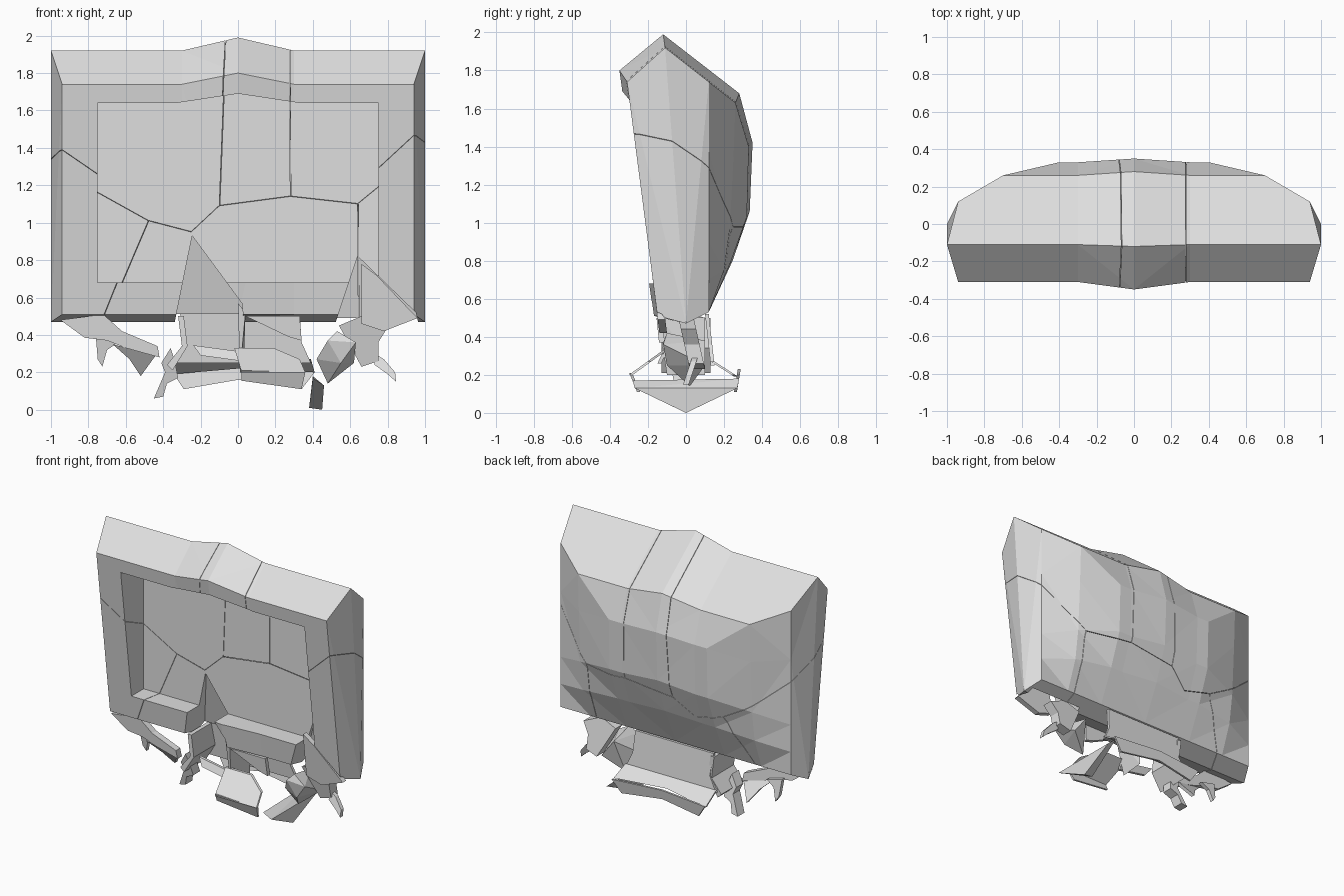
import bpy, bmesh

if "Cube" in bpy.data.objects:
    bpy.data.objects.remove(bpy.data.objects["Cube"])

grey = bpy.data.materials.new("weathered grey")
grey.diffuse_color = (0.74, 0.74, 0.74, 1)
grey.use_nodes = True
grey.node_tree.nodes["Principled BSDF"].inputs["Base Color"].default_value = grey.diffuse_color


def make(name, bm):
    bmesh.ops.recalc_face_normals(bm, faces=bm.faces[:])
    me = bpy.data.meshes.new(name)
    bm.to_mesh(me)
    bm.free()
    ob = bpy.data.objects.new(name, me)
    me.materials.append(grey)
    bpy.context.collection.objects.link(ob)
    return ob


def shard(name, outline, top, bottom, thick=0.03, shear=0):
    """Broken plate: x,z outline on a plane leaning from (z,y) top to (z,y) bottom."""
    bm = bmesh.new()
    slope = (top[1] - bottom[1]) / (top[0] - bottom[0])
    rings = []
    for dy in (-thick / 2, thick / 2):
        rings.append([bm.verts.new((x, bottom[1] + slope * (z - bottom[0]) + dy, z + shear * dy))
                      for x, z in outline])
    bm.faces.new(rings[0])
    bm.faces.new(rings[1][::-1])
    n = len(outline)
    for i in range(n):
        j = (i + 1) % n
        bm.faces.new((rings[0][i], rings[0][j], rings[1][j], rings[1][i]))
    return make(name, bm)


def chunk(name, points):
    """Solid broken lump from a few corner points."""
    bm = bmesh.new()
    for p in points:
        bm.verts.new(p)
    bmesh.ops.convex_hull(bm, input=bm.verts[:])
    loose = [v for v in bm.verts if not v.link_faces]
    bmesh.ops.delete(bm, geom=loose, context='VERTS')
    return make(name, bm)


# Casing: half-profiles (y, z) running front top, ridge, back, bottom, front bottom
centre = [(-.35, 1.80), (-.12, 1.99), (.28, 1.68), (.35, 1.42), (.335, 1.06),
          (.245, .80), (.12, .53), (0, .47), (-.17, .51)]
inner = [(-.31, 1.74), (-.11, 1.92), (.26, 1.63), (.33, 1.40), (.32, 1.03),
         (.23, .78), (.12, .53), (0, .47), (-.15, .51)]
outer = inner[:2] + [(.26, 1.63), (.25, 1.35), (.23, .97), (.20, .75)] + inner[6:]
edge = inner[:2] + [(.12, 1.74), (.12, 1.38), (.12, .9), (.12, .7)] + inner[6:]
half = [(.40, inner), (.70, outer), (.94, edge)]
columns = ([(-x, p) for x, p in reversed(half)] + [(-.30, inner), (0, centre), (.30, inner)]
           + half)
bm = bmesh.new()
rows = []
for x, prof in columns:
    row = []
    for i, (y, z) in enumerate(prof):
        xx = x / .94 if abs(x) == .94 and i in (1, 7) else x
        row.append(bm.verts.new((xx, y, z)))
    rows.append(row)
for a, b in zip(rows, rows[1:]):
    for i in range(9):
        j = (i + 1) % 9
        bm.faces.new((a[i], a[j], b[j], b[i]))
for row in (rows[0], rows[-1]):
    bm.faces.new((row[0], row[1], row[7], row[8]))
    bm.faces.new(row[1:8])
bmesh.ops.triangulate(bm, faces=bm.faces[:])
casing = make("casing", bm)


def subtract(cutter):
    mod = casing.modifiers.new("cut", 'BOOLEAN')
    mod.operation = 'DIFFERENCE'
    mod.solver = 'EXACT'
    mod.object = cutter
    bpy.context.view_layer.objects.active = casing
    bpy.ops.object.modifier_apply(modifier=mod.name)
    bpy.data.objects.remove(cutter)


def cut(outline, top, bottom):
    """Cut an x,z outline into the front, down to a floor leaning from top to bottom (z,y)."""
    subtract(shard("cutter", outline, (top[0], top[1] - .4), (bottom[0], bottom[1] - .4), .8))


def crack(points, dx, dz, shear=-.45):
    """Hairline fracture along an x,z line, running right through and dropping to the back."""
    line = [(x, z) for x, z in points]
    other = [(x + dx, z + dz) for x, z in reversed(points)]
    subtract(shard("cutter", line + other, (2, -.03), (0, -.03), 1.2, shear))


# Screen recess, then the two breaks in the lower bezel
cut([(-.75, .68), (.75, .68), (.75, 1.64), (.33, 1.64), (0, 1.69), (-.33, 1.64), (-.75, 1.64)],
    (2, -.03), (0, -.03))
cut([(-.245, .93), (-.352, .40), (.04, .40), (.02, .57)], (.93, -.02), (.40, .11))
cut([(.64, .82), (.50, .40), (.98, .40), (.95, .52)], (.82, -.02), (.40, .06))

# Fractures splitting the solid casing into pieces
gap = .003
crack([(-1.06, 1.36), (-.75, 1.16), (-.48, 1.01), (-.25, .95), (-.10, 1.09), (.28, 1.14),
       (.64, 1.10), (.75, 1.19), (1.06, 1.46)], 0, gap)
crack([(-.05, 2.4), (-.10, 1.09)], gap, 0)
crack([(.27, 2.4), (.28, 1.14)], gap, 0)
crack([(.64, 1.10), (.645, .30)], gap, 0)
crack([(-.48, 1.01), (-.80, .26)], gap, 0)
crack([(-.25, .95), (-.245, .88)], gap, 0)

# Neck stump: back panel, left side wall and a scrap of the front
shard("neck_back", [(-.31, .52), (.33, .52), (.34, .36), (.39, .25), (-.35, .25), (-.29, .36)],
      (.52, .11), (.25, .14), .02)
shard("neck_side", [(-.32, .5), (-.29, .5), (-.27, .34), (-.35, .21), (-.38, .24), (-.30, .34)],
      (.5, 0), (.2, 0), .26)
shard("neck_front", [(.04, .5), (.33, .5), (.34, .37), (.27, .39)], (.5, -.14), (.3, -.12))
chunk("neck_rib", [(0, -.15, .57), (.04, -.15, .52), (.02, .1, .5), (.01, -.1, .2), (.03, .1, .2)])

# Flared foot of the stump: sloping flaps with a turned-down rim
shard("foot_back", [(-.35, .27), (.39, .27), (.41, .2), (0, .22), (-.35, .19)],
      (.27, .14), (.19, .265), .02)
shard("foot_back_rim", [(-.35, .2), (0, .23), (.41, .2), (.34, .11), (0, .16), (-.29, .11)],
      (.2, .275), (.11, .26), .015)
shard("foot_front", [(-.02, .33), (.19, .33), (.33, .27), (.36, .2), (.02, .2)],
      (.33, -.11), (.2, -.29), .02)
shard("foot_front_rim", [(.02, .21), (.36, .2), (.34, .11), (.02, .155)], (.21, -.29), (.11, -.25), .015)
shard("foot_step", [(-.24, .345), (.02, .31), (.02, .26), (-.20, .29)], (.345, -.10), (.26, -.14), .02)
chunk("foot_corner", [(.46, -.27, .13), (.46, .27, .13), (.40, -.28, .17), (.40, .28, .18),
                      (.45, 0, 0), (.38, 0, .01)])
shard("foot_left_tip", [(-.36, .33), (-.34, .27), (-.32, .17), (-.38, .14), (-.40, .07), (-.45, .06),
                        (-.39, .2), (-.41, .25)], (.33, -.06), (.06, 0), .08)

# Shards hanging under the left side
shard("left_strip", [(-.95, .48), (-.72, .51), (-.62, .42), (-.43, .34), (-.42, .28), (-.6, .33),
                     (-.70, .37), (-.82, .385)], (.51, -.10), (.28, -.08), .05)
shard("left_tip", [(-.76, .39), (-.64, .36), (-.70, .32), (-.725, .23), (-.75, .27)],
      (.39, -.05), (.23, -.02))
shard("left_blade", [(-.67, .35), (-.44, .29), (-.52, .18), (-.58, .27)], (.35, -.1), (.18, .02))

# Broken right corner and its shards
shard("right_corner", [(.66, .78), (.74, .72), (.96, .49), (.78, .42), (.66, .46)],
      (.78, -.165), (.42, -.12), .04)
chunk("right_lump", [(.48, -.12, .37), (.53, -.1, .42), (.63, -.12, .36), (.55, -.1, .25),
                     (.42, -.05, .27), (.48, .02, .14), (.52, .1, .38), (.62, .1, .25)])
shard("right_bridge", [(.54, .45), (.66, .50), (.80, .44), (.75, .36), (.75, .26), (.66, .23), (.60, .34)],
      (.5, 0), (.23, .06), .08)
shard("right_tip", [(.73, .30), (.78, .27), (.84, .2), (.845, .15), (.80, .19), (.73, .24)],
      (.3, .05), (.15, 0))
